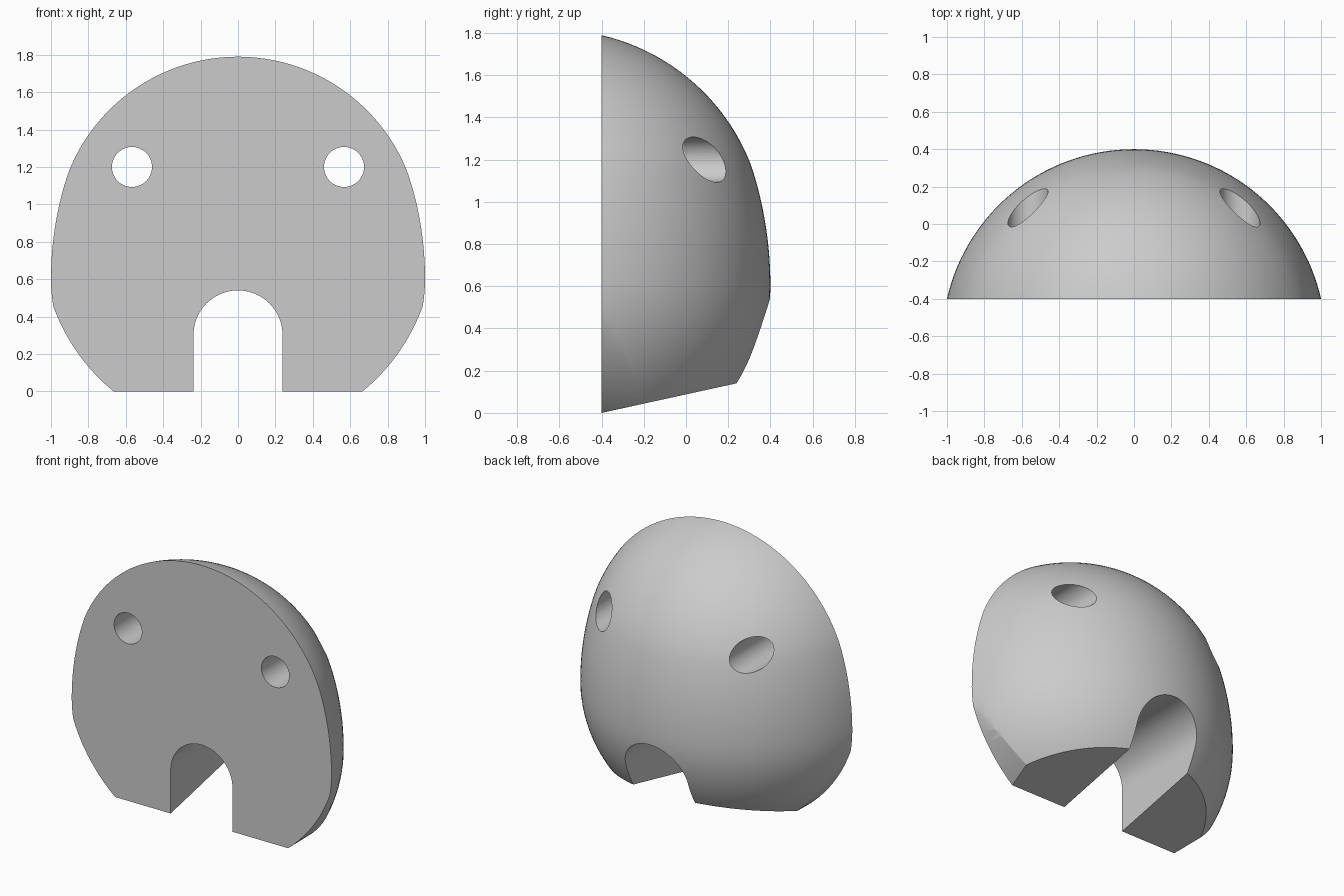
import bpy, bmesh
from math import sin, cos, pi, sqrt, radians
from mathutils import Vector, Matrix

cube = bpy.data.objects.get("Cube")
if cube:
    bpy.data.objects.remove(cube, do_unlink=True)

AXIS_Y = -0.625   # vertical axis of the dome, ahead of the flat front
FRONT_Y = -0.4

grey = bpy.data.materials.new("plain grey")
grey.use_nodes = True
grey.diffuse_color = (0.6, 0.6, 0.6, 1)
grey.node_tree.nodes["Principled BSDF"].inputs["Base Color"].default_value = (0.6, 0.6, 0.6, 1)


def link(name, bm):
    bmesh.ops.recalc_face_normals(bm, faces=bm.faces)
    mesh = bpy.data.meshes.new(name)
    bm.to_mesh(mesh)
    bm.free()
    mesh.materials.append(grey)
    obj = bpy.data.objects.new(name, mesh)
    bpy.context.collection.objects.link(obj)
    return obj


def arc(x, z, radius, start, end, steps):
    angles = [start + (end - start) * i / steps for i in range(steps + 1)]
    return [(x + radius * cos(a), z + radius * sin(a)) for a in angles]


def prism(name, outline):
    """Extrude an x-z outline right through the body along y."""
    bm = bmesh.new()
    face = bm.faces.new([bm.verts.new((x, -1, z)) for x, z in outline])
    moved = bmesh.ops.extrude_face_region(bm, geom=[face])["geom"]
    bmesh.ops.translate(bm, vec=(0, 2, 0),
                        verts=[v for v in moved if isinstance(v, bmesh.types.BMVert)])
    obj = link(name, bm)
    obj.hide_render = True
    return obj


def dome_radius(z):
    if z > 1.18:                                   # round crown
        return sqrt(max(0, 1 - (z - 0.815) ** 2))
    height = 1.387 if z > 0.6 else 0.95            # tall waist, rounder base
    return 1.025 * sqrt(max(0, 1 - ((z - 0.6) / height) ** 2))


# Dome: revolved profile, cut flat at the front and sloped underneath
bm = bmesh.new()
low, high, rings = -0.35, 1.815, 72
heights = [(low + high) / 2 - (high - low) / 2 * cos(pi * i / rings) for i in range(rings + 1)]
verts = [bm.verts.new((dome_radius(z) if 0 < i < rings else 0, AXIS_Y, z))
         for i, z in enumerate(heights)]
edges = [bm.edges.new(pair) for pair in zip(verts, verts[1:])]
bmesh.ops.spin(bm, geom=verts + edges, cent=(0, AXIS_Y, 0), axis=(0, 0, 1),
               angle=2 * pi, steps=144, use_duplicate=False)
bmesh.ops.remove_doubles(bm, verts=bm.verts, dist=0.0001)
for normal in ((0, -1, 0), (0, 0.219, -1)):
    cut = bmesh.ops.bisect_plane(bm, geom=bm.verts[:] + bm.edges[:] + bm.faces[:],
                                 plane_co=(0, FRONT_Y, 0), plane_no=Vector(normal),
                                 clear_outer=True)
    rim = [e for e in bm.edges if e.is_boundary]
    bmesh.ops.contextual_create(bm, geom=rim)
body = link("domed_body", bm)

# Cutters: side trim, doorway arch and two round holes
trim = prism("side_trim", arc(0, 0.812, 1.05, 0, 2 * pi, 160)[:-1])
doorway = prism("doorway_cutter",
                [(-0.238, -0.5), (0.238, -0.5)] + arc(0, 0.302, 0.238, 0, pi, 40))
holes = [prism(side + "_hole_cutter", arc(x, 1.2, 0.107, 0, 2 * pi, 48)[:-1])
         for side, x in (("left", 0.567), ("right", -0.567))]
cutters = [trim, doorway] + holes
for cutter in cutters:
    mod = body.modifiers.new(cutter.name, "BOOLEAN")
    mod.operation = "INTERSECT" if cutter is trim else "DIFFERENCE"
    mod.solver = "EXACT"
    mod.object = cutter

# Bake the cuts, drop the cutters and smooth the curved faces
bpy.context.view_layer.update()
graph = bpy.context.evaluated_depsgraph_get()
finished = bpy.data.meshes.new_from_object(body.evaluated_get(graph))
body.modifiers.clear()
body.data = finished
finished.materials.clear()
finished.materials.append(grey)
for poly in finished.polygons:
    poly.material_index = 0
for cutter in cutters:
    bpy.data.objects.remove(cutter, do_unlink=True)

bpy.ops.object.select_all(action="DESELECT")
body.select_set(True)
bpy.context.view_layer.objects.active = body
bpy.ops.object.shade_smooth_by_angle(angle=radians(20))
